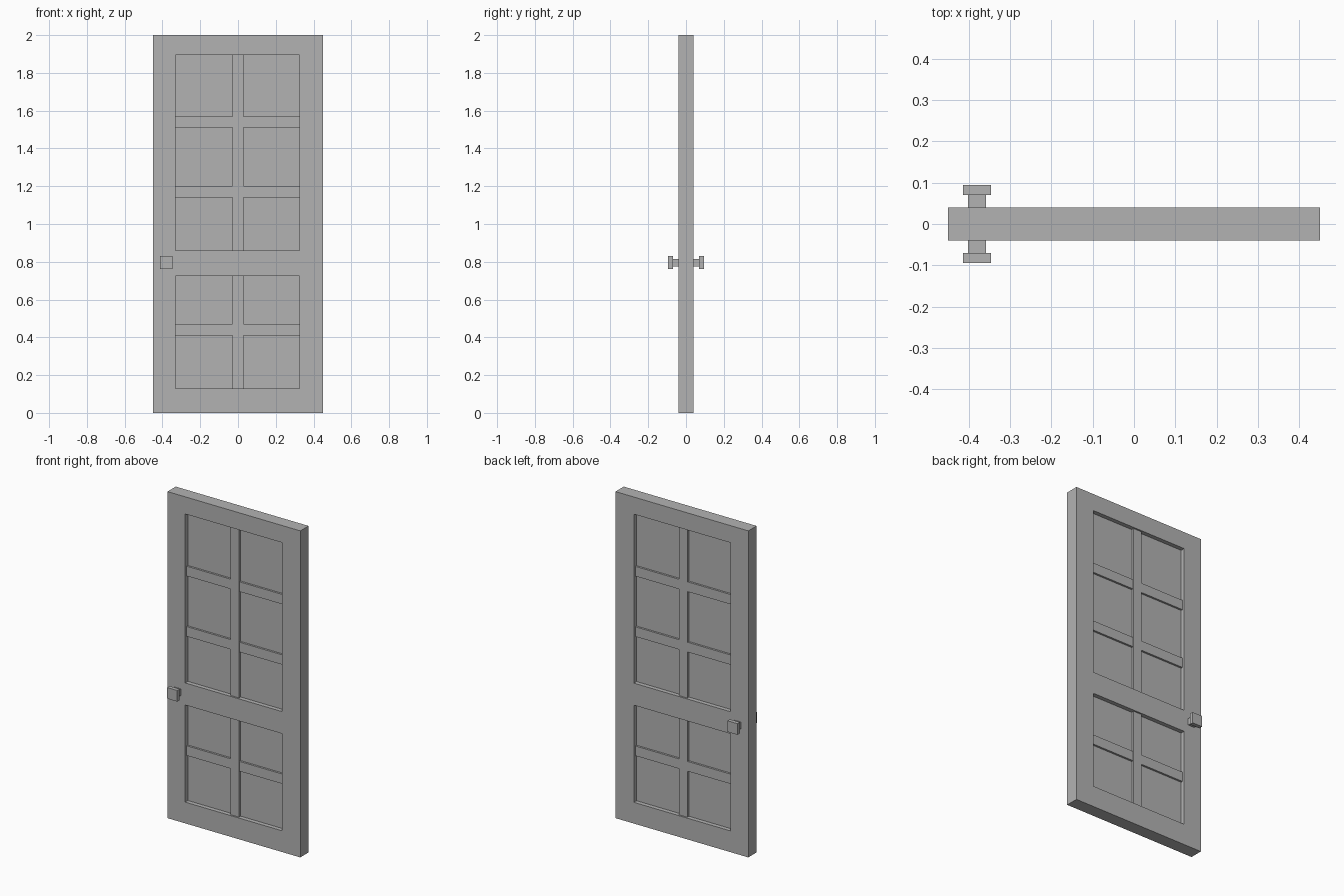
import bpy

cube = bpy.data.objects.get("Cube")
if cube:
    bpy.data.objects.remove(cube, do_unlink=True)

grey = bpy.data.materials.new("plain grey")
grey.use_nodes = True
colour = (0.45, 0.45, 0.45, 1)
grey.diffuse_color = colour
grey.node_tree.nodes["Principled BSDF"].inputs["Base Color"].default_value = colour


def box(name, x, y, z):
    """Flat-faced box given by its (low, high) span on each axis."""
    spans = (x, y, z)
    bpy.ops.mesh.primitive_cube_add(size=1, location=[(a + b) / 2 for a, b in spans])
    ob = bpy.context.object
    ob.name = name
    ob.scale = [b - a for a, b in spans]
    bpy.ops.object.transform_apply(location=False, rotation=False, scale=True)
    ob.data.materials.append(grey)
    return ob


WIDE, DEEP, TALL = 0.45, 0.04, 2.0
LEFT, RIGHT = -0.33, 0.325
OPENINGS = {"lower": (0.13, 0.725), "upper": (0.86, 1.895)}
BARS = {"lower": [(0.41, 0.47)], "upper": [(1.14, 1.20), (1.51, 1.57)]}

# Door frame: a slab with two openings cut through it
frame = box("door_frame", (-WIDE, WIDE), (-DEEP, DEEP), (0, TALL))
for part, span in OPENINGS.items():
    cutter = box(part + "_opening_cutter", (LEFT, RIGHT), (-0.2, 0.2), span)
    cut = frame.modifiers.new(part + " opening", "BOOLEAN")
    cut.operation = "DIFFERENCE"
    cut.solver = "EXACT"
    cut.object = cutter
    bpy.context.view_layer.objects.active = frame
    bpy.ops.object.modifier_apply(modifier=cut.name)
    bpy.data.objects.remove(cutter, do_unlink=True)

# Recessed panels with their dividing bars, the same on both faces
for part, span in OPENINGS.items():
    box(part + "_panel", (LEFT, RIGHT), (-0.014, 0.014), span)
    box(part + "_upright_bar", (-0.03, 0.028), (-0.03, 0.03), span)
    for i, bar in enumerate(BARS[part], 1):
        box(f"{part}_cross_bar_{i}", (LEFT, RIGHT), (-0.026, 0.026), bar)

# Square handle on each face: a stem and a knob
for side, sign in (("front", -1), ("back", 1)):
    stem = sorted((sign * DEEP, sign * 0.07))
    knob = sorted((sign * 0.07, sign * 0.094))
    box(side + "_handle_stem", (-0.402, -0.358), stem, (0.776, 0.816))
    box(side + "_handle_knob", (-0.414, -0.346), knob, (0.762, 0.83))
